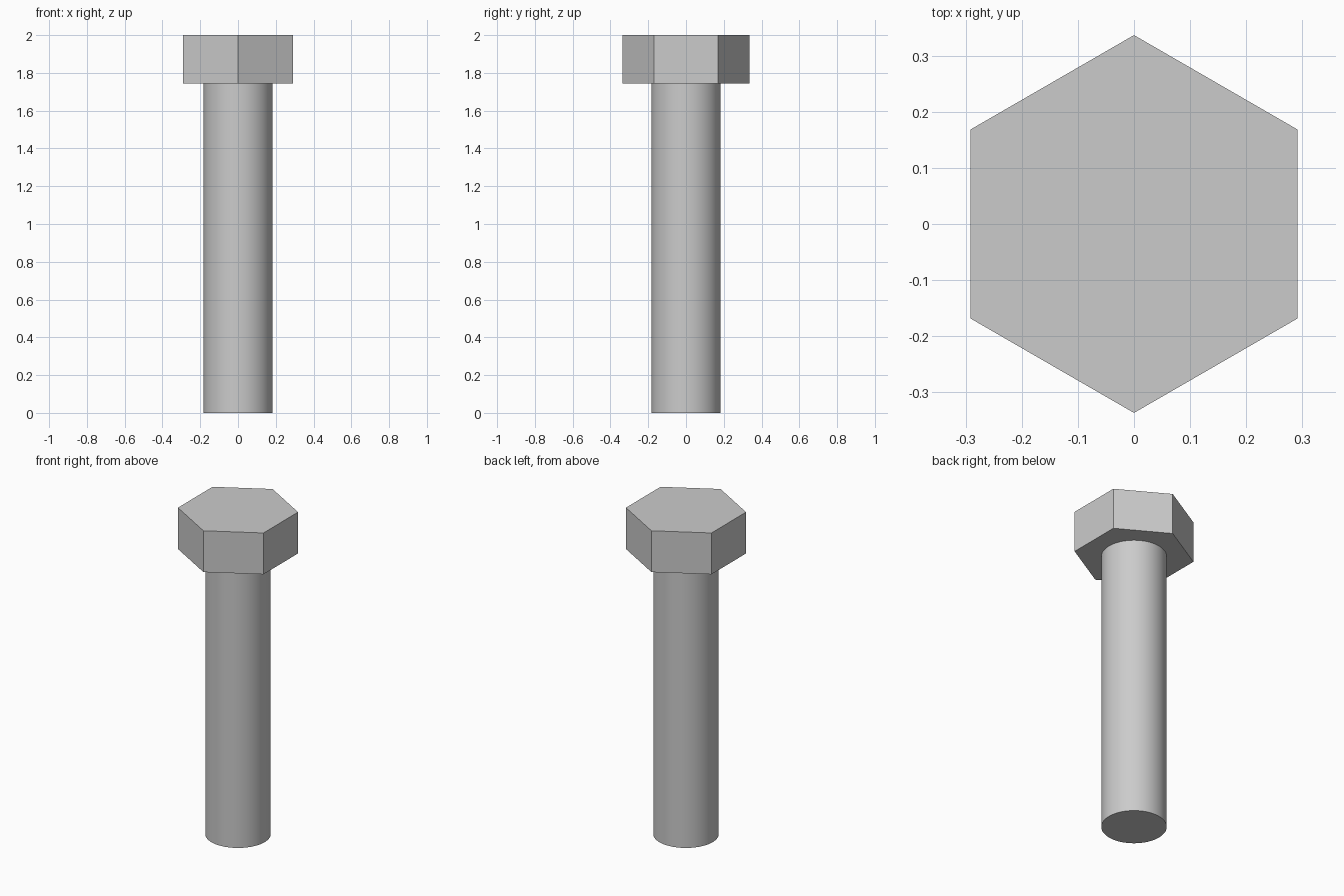
import bpy
import bmesh
import math

cube = bpy.data.objects.get("Cube")
if cube:
    bpy.data.objects.remove(cube, do_unlink=True)

# Single grey metal colour
STEEL = (0.6, 0.6, 0.6, 1.0)
steel = bpy.data.materials.new("steel_grey")
steel.use_nodes = True
steel.diffuse_color = STEEL
steel.node_tree.nodes["Principled BSDF"].inputs["Base Color"].default_value = STEEL


def prism(name, sides, radius, bottom, top):
    """Upright capped prism with its first corner on the y axis."""
    bm = bmesh.new()
    bmesh.ops.create_cone(bm, cap_ends=True, segments=sides,
                          radius1=radius, radius2=radius, depth=top - bottom)
    bmesh.ops.translate(bm, verts=bm.verts, vec=(0, 0, (bottom + top) / 2))
    mesh = bpy.data.meshes.new(name)
    bm.to_mesh(mesh)
    bm.free()
    mesh.materials.append(steel)
    obj = bpy.data.objects.new(name, mesh)
    bpy.context.collection.objects.link(obj)
    return obj


HEAD_BASE = 1.745

# Hexagonal head, flat shaded
prism("hex_head", 6, 0.337, HEAD_BASE, 2.0)

# Plain round shank, smooth sides with sharp rims
shank = prism("shank", 96, 0.183, 0.0, HEAD_BASE)
bpy.ops.object.select_all(action='DESELECT')
shank.select_set(True)
bpy.context.view_layer.objects.active = shank
bpy.ops.object.shade_smooth_by_angle(angle=math.radians(30))
